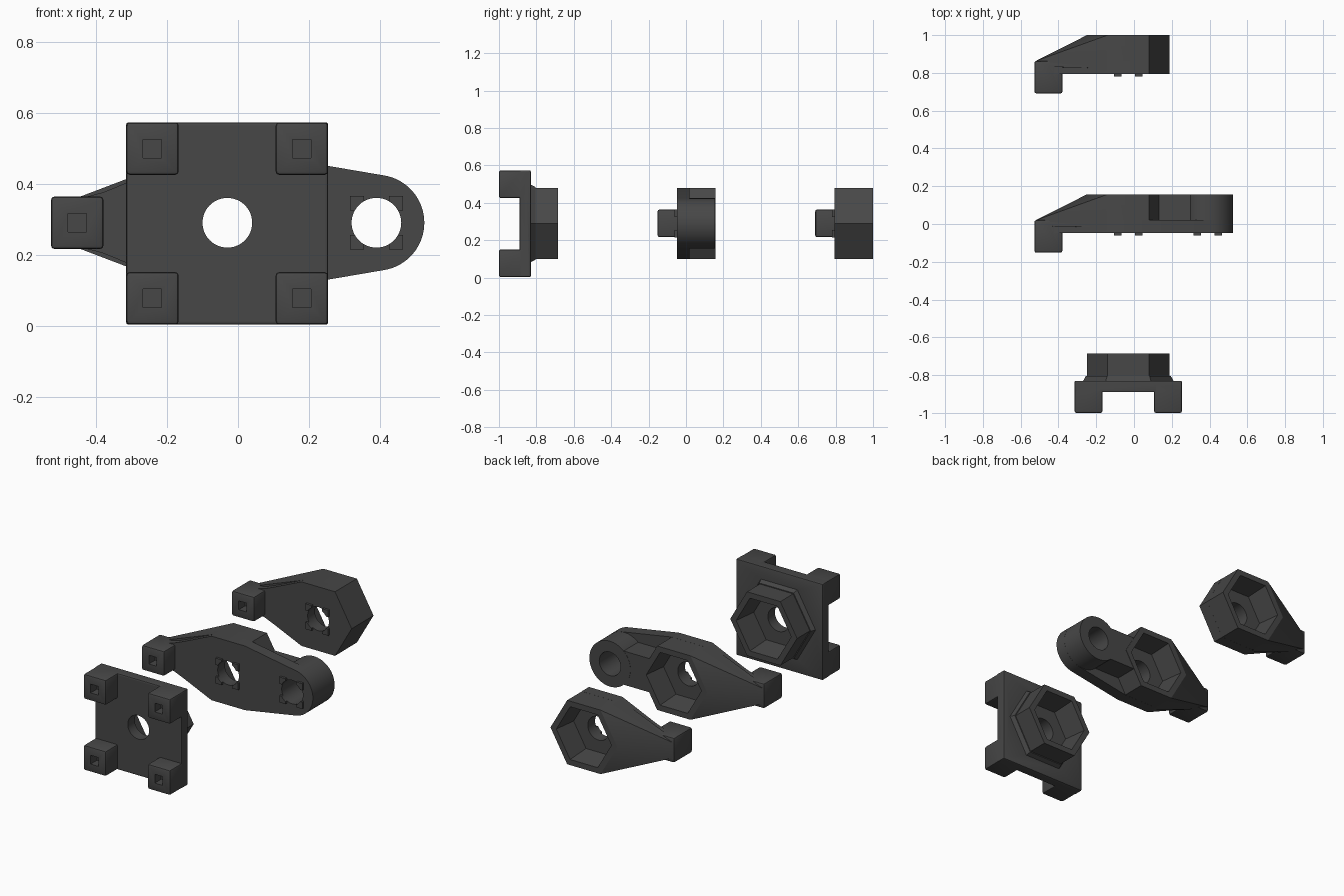
import bpy, bmesh, math
from mathutils import Vector

if "Cube" in bpy.data.objects:
    bpy.data.objects.remove(bpy.data.objects["Cube"])

GREY = bpy.data.materials.new("dark grey")
GREY.use_nodes = True
tone = (0.063, 0.063, 0.063, 1)
GREY.diffuse_color = tone
GREY.node_tree.nodes["Principled BSDF"].inputs["Base Color"].default_value = tone

CX, CZ = -0.03, 0.29      # axis of the hexagonal sockets
RING_X = 0.39             # axis of the side ring
HOLE = 0.07


def finish(name, bm):
    bmesh.ops.recalc_face_normals(bm, faces=bm.faces[:])
    me = bpy.data.meshes.new(name)
    bm.to_mesh(me)
    bm.free()
    me.materials.append(GREY)
    ob = bpy.data.objects.new(name, me)
    bpy.context.collection.objects.link(ob)
    return ob


def loft(name, front, back, y0, y1):
    """Solid between two matching x-z outlines."""
    bm = bmesh.new()
    a = [bm.verts.new((x, y0, z)) for x, z in front]
    b = [bm.verts.new((x, y1, z)) for x, z in back]
    bm.faces.new(a)
    bm.faces.new(b)
    for i in range(len(a)):
        j = (i + 1) % len(a)
        bm.faces.new((a[i], a[j], b[j], b[i]))
    return finish(name, bm)


def prism(name, outline, y0, y1):
    return loft(name, outline, outline, y0, y1)


def hull(name, points):
    bm = bmesh.new()
    for p in points:
        bm.verts.new(p)
    res = bmesh.ops.convex_hull(bm, input=bm.verts[:])
    bmesh.ops.delete(bm, geom=list({g for g in res["geom_interior"]}), context="VERTS")
    return finish(name, bm)


def box(name, lo, hi, bevel=0):
    bm = bmesh.new()
    bmesh.ops.create_cube(bm, size=1)
    lo, hi = Vector(lo), Vector(hi)
    for v in bm.verts:
        v.co = Vector(((v.co[i] + 0.5) * (hi[i] - lo[i]) + lo[i]) for i in range(3))
    if bevel:
        bmesh.ops.bevel(bm, geom=bm.edges[:], offset=bevel, segments=2,
                        profile=0.5, affect="EDGES")
    return finish(name, bm)


def ngon(n, r, x=CX):
    return [(x + r * math.cos(math.tau * i / n), CZ + r * math.sin(math.tau * i / n))
            for i in range(n)]


def combine(body, tools, op):
    """Apply booleans in turn and remove the tools."""
    bpy.context.view_layer.objects.active = body
    for t in tools:
        m = body.modifiers.new(op, "BOOLEAN")
        m.operation, m.solver, m.object = op, "EXACT", t
        bpy.ops.object.modifier_apply(modifier=m.name)
        bpy.data.objects.remove(t)


def smooth(ob):
    bpy.ops.object.select_all(action="DESELECT")
    ob.select_set(True)
    bpy.context.view_layer.objects.active = ob
    bpy.ops.object.shade_smooth_by_angle(angle=math.radians(28))


def foot(x, z, y0, y1):
    return box("foot", (x - 0.074, y0, z - 0.074), (x + 0.074, y1, z + 0.074), 0.01)


def foot_socket(x, z, y0):
    return box("socket", (x - 0.026, y0 - 0.05, z - 0.026), (x + 0.026, y0 + 0.06, z + 0.026))


def bore(x, y):
    return prism("bore", ngon(48, HOLE, x), y - 0.5, y + 0.5)


def pocket(floor, top):
    return loft("pocket", ngon(6, 0.163), ngon(6, 0.182), floor, top + 0.01)


def nubs(x, y):
    """Four locating tabs around a bore, trimmed later by the bore."""
    out = []
    for sx in (-1, 1):
        for sz in (-1, 1):
            cx, cz = x + sx * 0.055, CZ + sz * 0.055
            out.append(box("nub", (cx - 0.02, y - 0.014, cz - 0.02),
                           (cx + 0.02, y + 0.02, cz + 0.02)))
    return out


def arm(name, y, ring):
    front, step, back = y - 0.048, y + 0.02, y + 0.157
    # front plate outline: upper half, then mirrored below
    upper = [(-0.47, 0.068), (-0.42, 0.075), (-0.38, 0.086), (-0.345, 0.1),
             (-0.31, 0.115), (-0.14, 0.19), (0.08, 0.19)]
    if ring:
        upper += [(0.255, 0.16)]
        upper += [(RING_X + 0.135 * math.cos(t), 0.135 * math.sin(t))
                  for t in (math.radians(80 - 5 * i) for i in range(16))]
    tip = [(RING_X + 0.135 if ring else CX + 0.219, CZ)]
    outline = ([(x, CZ + h) for x, h in upper] + tip
               + [(x, CZ - h) for x, h in reversed(upper)])
    body = prism(name, outline, front, step)
    # hexagonal housing tapering down to the foot
    pts = [(x, yy, z) for x, z in ngon(6, 0.219) for yy in (front + 0.03, back)]
    pts += [(-0.52, yy, CZ + s * 0.045) for yy in (step - 0.03, step) for s in (-1, 1)]
    parts = [hull("housing", pts), foot(-0.453, CZ, y - 0.152, step + 0.001)]
    cuts = [foot_socket(-0.453, CZ, y - 0.152), pocket(step, back), bore(CX, y)]
    parts += nubs(CX, front)
    if ring:
        parts.append(prism("ring", ngon(72, 0.1345, RING_X), front + 0.01, back - 0.001))
        parts.append(box("web", (0.1, front + 0.02, CZ - 0.1), (0.33, back - 0.002, CZ + 0.1)))
        parts += nubs(RING_X, front)
        cuts.append(bore(RING_X, y))
    combine(body, parts, "UNION")
    combine(body, cuts, "DIFFERENCE")
    smooth(body)


# mounting plate with four feet and a socket boss
plate = box("mounting_plate", (-0.315, -0.89, 0.003), (0.254, -0.83, 0.573), 0.006)
corners = [(x, z) for x in (-0.241, 0.18) for z in (0.077, 0.499)]
pieces = [foot(x, z, -1, -0.832) for x, z in corners]
pieces.append(loft("flare", ngon(6, 0.25), ngon(6, 0.225), -0.85, -0.805))
pieces.append(prism("boss", ngon(6, 0.219), -0.86, -0.685))
combine(plate, pieces, "UNION")
combine(plate, [foot_socket(x, z, -1) for x, z in corners]
        + [pocket(-0.825, -0.685), bore(CX, -0.8)], "DIFFERENCE")
smooth(plate)

# linking arm with side ring, and end arm
arm("middle_arm", 0, True)
arm("end_arm", 0.843, False)
